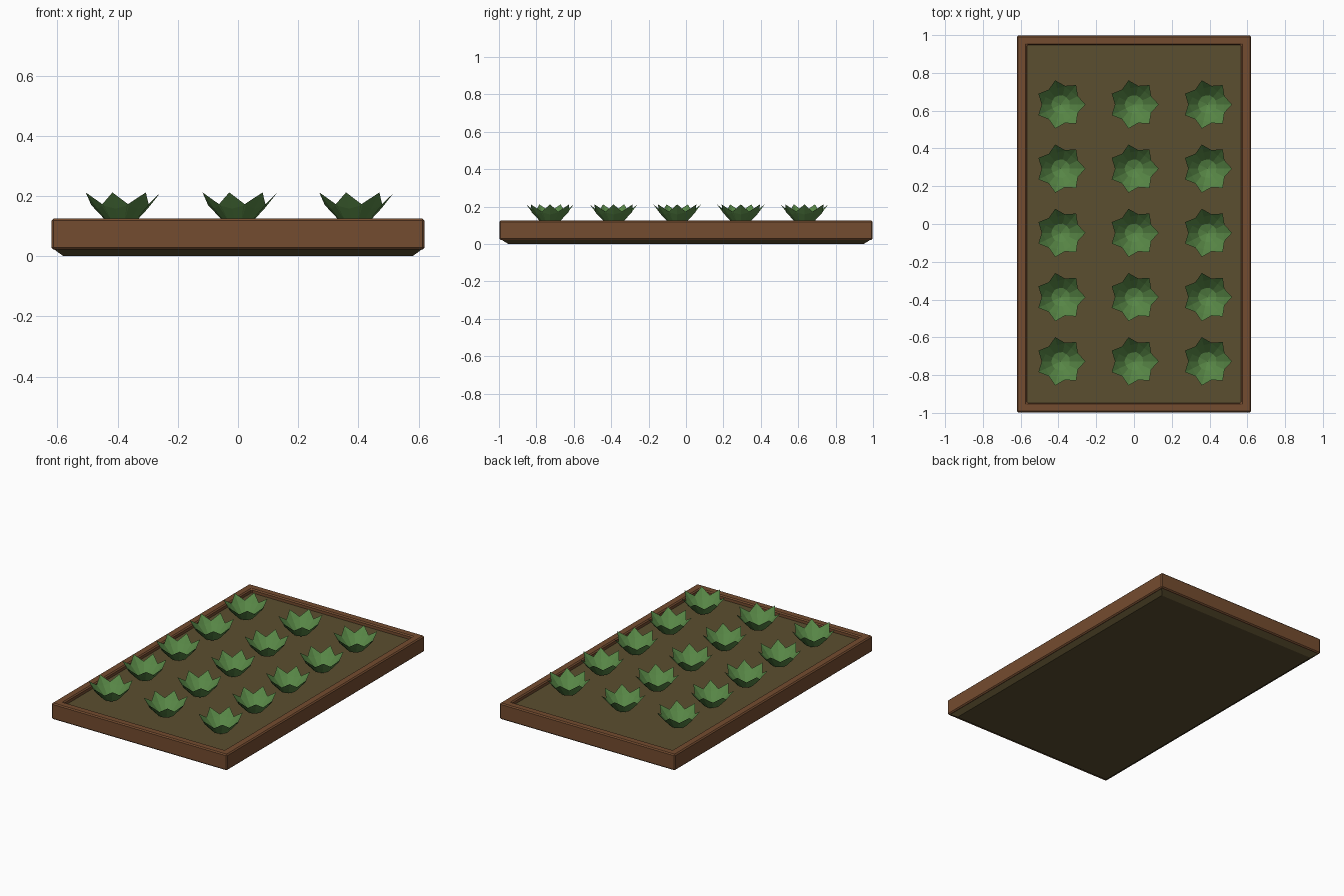
import bpy, bmesh, math

if "Cube" in bpy.data.objects:
    bpy.data.objects.remove(bpy.data.objects["Cube"])

def material(name, rgb):
    m = bpy.data.materials.new(name)
    m.diffuse_color = (*rgb, 1)
    m.use_nodes = True
    m.node_tree.nodes["Principled BSDF"].inputs["Base Color"].default_value = m.diffuse_color
    return m

WOOD = material("brown wood", (0.175, 0.072, 0.029))
SOIL = material("olive soil", (0.105, 0.077, 0.029))
LEAF = material("leaf green", (0.098, 0.245, 0.062))

def finish(bm, name, mat, fix=True):
    if fix:
        bmesh.ops.recalc_face_normals(bm, faces=bm.faces[:])
    me = bpy.data.meshes.new(name)
    bm.to_mesh(me)
    bm.free()
    me.materials.append(mat)
    ob = bpy.data.objects.new(name, me)
    bpy.context.collection.objects.link(ob)
    return ob

def ring(bm, x, y, z):
    return [bm.verts.new((sx * x, sy * y, z)) for sx, sy in ((-1, -1), (1, -1), (1, 1), (-1, 1))]

def bridge(bm, a, b):
    for i in range(len(a)):
        j = (i + 1) % len(a)
        bm.faces.new((a[i], a[j], b[j], b[i]))

# Wooden frame: closed rectangular ring with softened edges
bm = bmesh.new()
loops = [ring(bm, *p) for p in ((0.62, 0.998, 0.022), (0.62, 0.998, 0.125),
                                (0.567, 0.947, 0.125), (0.567, 0.947, 0.022))]
for i in range(4):
    bridge(bm, loops[i], loops[(i + 1) % 4])
frame = finish(bm, "planter_frame", WOOD)
bev = frame.modifiers.new("soft edges", 'BEVEL')
bev.width = 0.007
bev.segments = 1

# Soil bed: sunken top, sloped lip showing under the frame
bm = bmesh.new()
bottom = ring(bm, 0.58, 0.95, 0)
lip = ring(bm, 0.61, 0.985, 0.022)
inner = ring(bm, 0.568, 0.948, 0.024)
top = ring(bm, 0.568, 0.948, 0.1)
for a, b in ((bottom, lip), (lip, inner), (inner, top)):
    bridge(bm, a, b)
bm.faces.new(bottom[::-1])
bm.faces.new(top)
finish(bm, "soil_bed", SOIL)

# Plant: seven folded leaves around a shallow cup
LEAVES = 7
def plant_mesh():
    bm = bmesh.new()
    centre = bm.verts.new((0, 0, 0.1))
    for k in range(LEAVES):
        a = k * math.tau / LEAVES
        def pt(r, w, z):
            return bm.verts.new((r * math.cos(a) - w * math.sin(a),
                                 r * math.sin(a) + w * math.cos(a), z))
        base = pt(0.048, 0, 0.115)
        mid = pt(0.088, 0, 0.158)
        tip = pt(0.131, 0, 0.212)
        for s in (1, -1):
            low = pt(0.045, s * 0.0217, 0.117)
            side = pt(0.088, s * 0.047, 0.170)
            for f in ((centre, base, low), (base, mid, side, low), (mid, tip, side)):
                bm.faces.new(f if s > 0 else f[::-1])
    bmesh.ops.remove_doubles(bm, verts=bm.verts[:], dist=0.0005)
    return bm

# Three columns by five rows of plants sharing one mesh
first = finish(plant_mesh(), "leafy_plant", LEAF, fix=False)
for col in range(3):
    for row in range(5):
        ob = first if col == row == 0 else first.copy()
        if ob is not first:
            bpy.context.collection.objects.link(ob)
        ob.location = ((col - 1) * 0.388, -0.727 + row * 0.34, 0)
        ob.name = f"leafy_plant_{col}_{row}"
